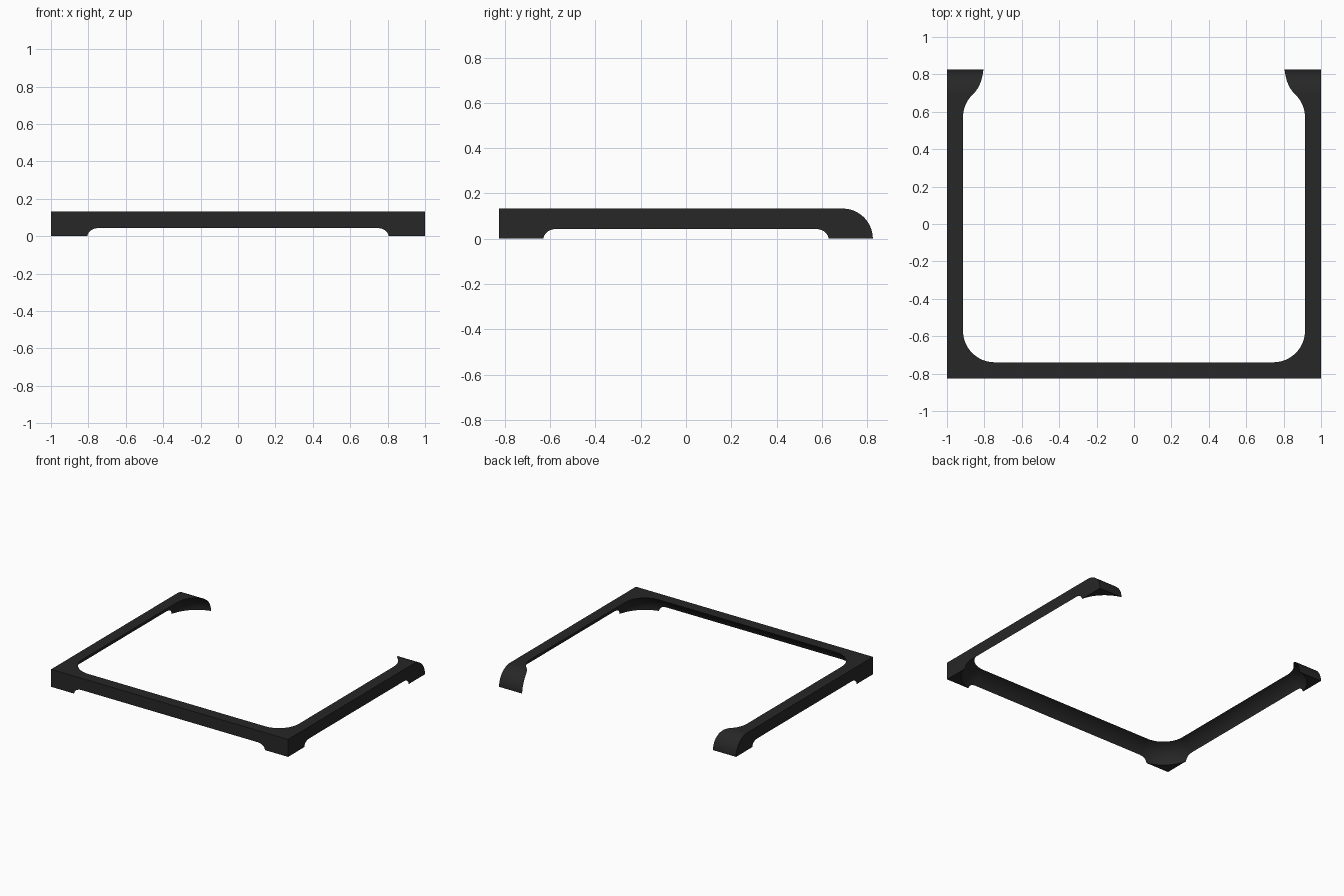
import bpy, bmesh
from math import sin, cos, asin, pi

if "Cube" in bpy.data.objects:
    bpy.data.objects.remove(bpy.data.objects["Cube"])

HX, HY, H = 1.0, 0.825, 0.133      # half width, half depth, height
CX, CY, R0 = 0.745, 0.57, 0.262    # corner centres and radius of the hollow at the floor
COVE = 0.142                       # radius of the concave inner cove


def new_object(name, bm):
    bmesh.ops.recalc_face_normals(bm, faces=bm.faces[:])
    me = bpy.data.meshes.new(name)
    bm.to_mesh(me)
    bm.free()
    ob = bpy.data.objects.new(name, me)
    bpy.context.collection.objects.link(ob)
    return ob


def loft(name, rings):
    """Skin a stack of equal-length closed rings and cap both ends."""
    bm = bmesh.new()
    loops = [[bm.verts.new(p) for p in ring] for ring in rings]
    n = len(loops[0])
    for a, b in zip(loops, loops[1:]):
        for i in range(n):
            j = (i + 1) % n
            bm.faces.new((a[i], a[j], b[j], b[i]))
    bm.faces.new(loops[0][::-1])
    bm.faces.new(loops[-1])
    return new_object(name, bm)


def rounded_rect(r, z, seg=20):
    pts = []
    for k, (sx, sy) in enumerate(((1, 1), (-1, 1), (-1, -1), (1, -1))):
        for i in range(seg + 1):
            a = (k + i / seg) * pi / 2
            pts.append((sx * CX + r * cos(a), sy * CY + r * sin(a), z))
    return pts


# Slab with a rounded top back edge, extruded along x
side = [(-HY, 0), (HY, 0)]
side += [(HY - H + H * cos(i * pi / 40), H * sin(i * pi / 40)) for i in range(1, 21)]
side.append((-HY, H))
frame = loft("open_frame", [[(x, y, z) for y, z in side] for x in (-HX, HX)])

# Coved hollow: opens through the top, the back and the low side notches
rings = [rounded_rect(R0, -0.05)]
top = asin(0.138 / COVE)
for i in range(17):
    a = top * i / 16
    rings.append(rounded_rect(R0 - COVE * (1 - cos(a)), COVE * sin(a)))
cutter = loft("hollow_cutter", rings)
cutter.hide_render = True

cut = frame.modifiers.new("hollow", 'BOOLEAN')
cut.operation = 'DIFFERENCE'
cut.solver = 'EXACT'
cut.object = cutter
bpy.context.view_layer.objects.active = frame
frame.select_set(True)
bpy.ops.object.modifier_apply(modifier=cut.name)
bpy.data.objects.remove(cutter)
bpy.ops.object.shade_smooth_by_angle(angle=pi / 6)

# Dark plastic
mat = bpy.data.materials.new("dark_plastic")
mat.diffuse_color = (0.02, 0.02, 0.02, 1)
mat.use_nodes = True
mat.node_tree.nodes["Principled BSDF"].inputs["Base Color"].default_value = mat.diffuse_color
frame.data.materials.clear()
frame.data.materials.append(mat)
